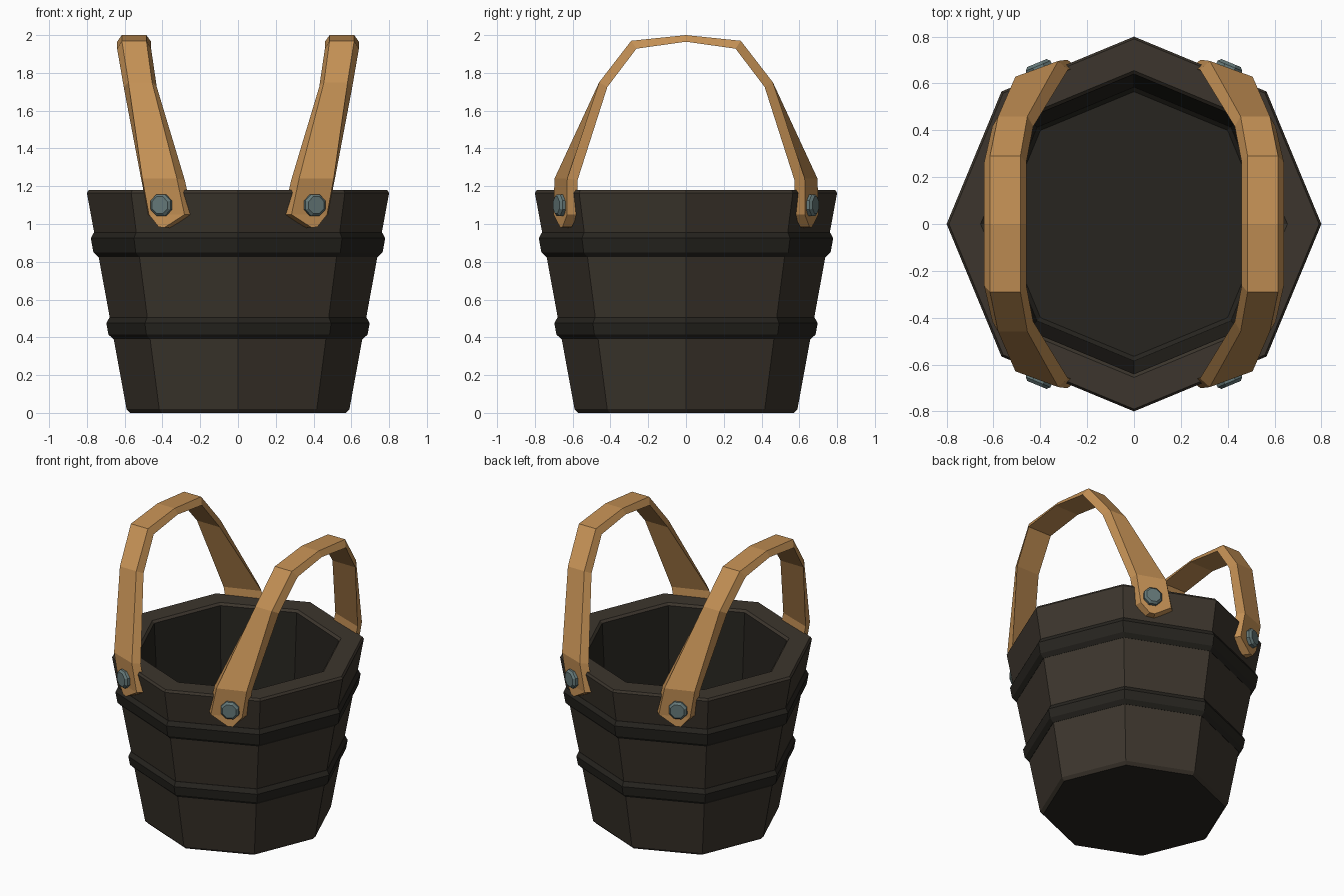
import bpy, bmesh, math
from mathutils import Vector, Matrix

if "Cube" in bpy.data.objects:
    bpy.data.objects.remove(bpy.data.objects["Cube"])


def material(name, rgb):
    m = bpy.data.materials.new(name)
    m.diffuse_color = (*rgb, 1)
    m.use_nodes = True
    m.node_tree.nodes["Principled BSDF"].inputs["Base Color"].default_value = m.diffuse_color
    return m


WOOD = material("dark_wood", (0.045, 0.036, 0.026))
BAND = material("band", (0.02, 0.018, 0.014))
STRAP = material("strap", (0.55, 0.28, 0.09))
METAL = material("metal", (0.13, 0.19, 0.19))


def finish(bm, name, mat, mirror=False):
    bmesh.ops.recalc_face_normals(bm, faces=bm.faces)
    me = bpy.data.meshes.new(name)
    bm.to_mesh(me)
    bm.free()
    me.materials.append(mat)
    ob = bpy.data.objects.new(name, me)
    bpy.context.collection.objects.link(ob)
    if mirror:
        mod = ob.modifiers.new("mirror", "MIRROR")
        mod.use_axis = (True, True, False)
    return ob


def loft(bm, rings, cap_start=False, cap_end=False, loop=False):
    vs = [[bm.verts.new(p) for p in ring] for ring in rings]
    n = len(vs[0])
    pairs = list(zip(vs, vs[1:]))
    if loop:
        pairs.append((vs[-1], vs[0]))
    for a, b in pairs:
        for i in range(n):
            j = (i + 1) % n
            bm.faces.new((a[i], a[j], b[j], b[i]))
    if cap_start:
        bm.faces.new(vs[0])
    if cap_end:
        bm.faces.new(vs[-1])


def octagon(r, z):
    return [(r * math.cos(i * math.pi / 4), r * math.sin(i * math.pi / 4), z) for i in range(8)]


def body_radius(z):
    return 0.59 + (z - 0.02) * 0.1826


# bucket: outer wall, rim, inner wall, floor
profile = [(0.57, 0), (0.59, 0.02), (0.80, 1.165), (0.79, 1.18),
           (0.655, 1.18), (0.64, 1.165), (0.585, 0.09), (0.565, 0.07)]
bm = bmesh.new()
loft(bm, [octagon(r, z) for r, z in profile], True, True)
bucket = finish(bm, "bucket", WOOD)
bucket.data.materials.append(BAND)
for p in bucket.data.polygons:
    if len(p.vertices) == 8 or p.center.xy.length < 0.59 and 0.05 < p.center.z < 0.95:
        p.material_index = 1

# two hoops
for name, z0, z1 in (("upper_hoop", 0.825, 0.955), ("lower_hoop", 0.39, 0.505)):
    pts = [(-0.02, z0), (0.002, z0), (0.024, z0 + 0.025), (0.024, z1 - 0.03),
           (0.002, z1), (-0.02, z1)]
    bm = bmesh.new()
    loft(bm, [octagon(body_radius(z) + d, z) for d, z in pts], loop=True)
    finish(bm, name, BAND)

# handles: one quarter (right handle, front half), mirrored in x and y
# stations: outward edge, inward edge, surface normal, thickness
facet = (0.38, -0.92, 0)
stations = [
    ((0.43, -0.65, 0.985), (0.38, -0.67, 0.98), facet, 0.05),
    ((0.495, -0.62, 1.05), (0.26, -0.71, 1.05), facet, 0.05),
    ((0.53, -0.62, 1.24), (0.30, -0.705, 1.24), (0.36, -0.9, 0.15), 0.05),
    ((0.605, -0.46, 1.75), (0.43, -0.46, 1.75), (0, -0.87, 0.49), 0.05),
    ((0.64, -0.29, 1.97), (0.46, -0.29, 1.97), (0, -0.55, 0.83), 0.05),
    ((0.64, 0, 2.0), (0.46, 0, 2.0), (0, 0, 1), 0.035),
]
rings = []
for a, b, n, t in stations:
    a, b, n = Vector(a), Vector(b), Vector(n).normalized()
    w = (a - b).normalized() * min(0.025, (a - b).length * 0.2)
    rings.append([a - w, b + w, b - n * t, a - n * t])
bm = bmesh.new()
loft(bm, rings, cap_start=True)
finish(bm, "handles", STRAP, mirror=True)

# rivets holding the handles
bm = bmesh.new()
axis = Vector(facet).normalized()
rot = axis.to_track_quat('Z', 'Y').to_matrix().to_4x4()
base = Matrix.Translation((0.40, -0.652, 1.10)) @ rot
loft(bm, [[base @ Vector((r * math.cos((i + 0.5) * math.pi / 4),
                          r * math.sin((i + 0.5) * math.pi / 4), h)) for i in range(8)]
          for r, h in ((0.062, -0.03), (0.062, 0.025), (0.048, 0.038))], True, True)
finish(bm, "rivets", METAL, mirror=True)
